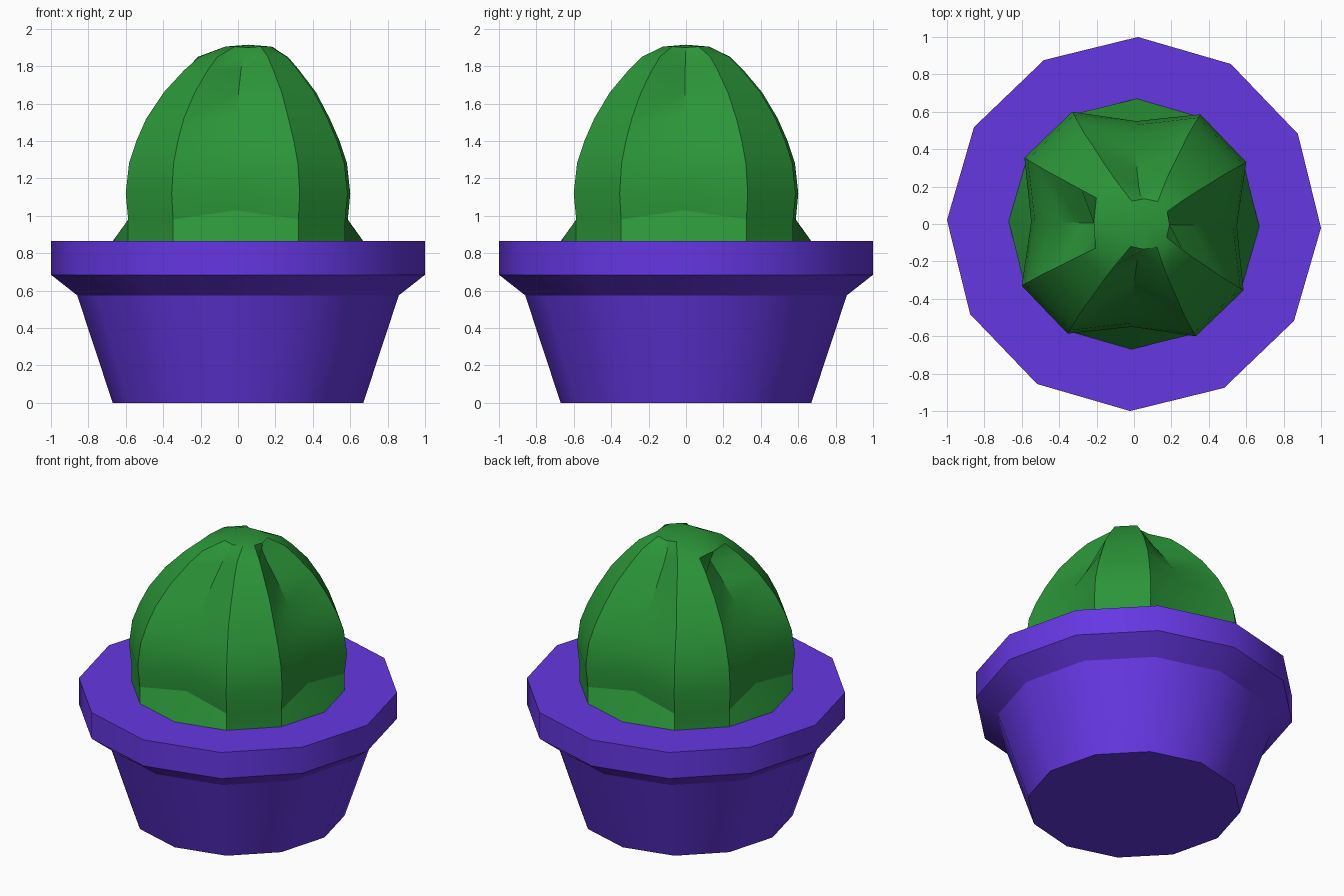
import bpy, bmesh
from math import sin, cos, radians

if "Cube" in bpy.data.objects:
    bpy.data.objects.remove(bpy.data.objects["Cube"])

SIDES = 12
TWIST = -1.2  # degrees the 12-gon is turned


def spot(k, r, z, cx=0.0):
    a = radians(30 * k + TWIST)
    return (cx + r * cos(a), r * sin(a), z)


def loft(name, rings, color, smooth, cap_start=False, apex=None):
    """Join rings of 12 points with quads, optionally closing either end."""
    bm = bmesh.new()
    loops = [[bm.verts.new(p) for p in ring] for ring in rings]
    for a, b in zip(loops, loops[1:]):
        for k in range(SIDES):
            n = (k + 1) % SIDES
            bm.faces.new((a[k], a[n], b[n], b[k]))
    if cap_start:
        bm.faces.new(loops[0][::-1])
    if apex:
        top = bm.verts.new(apex)
        for k in range(SIDES):
            bm.faces.new((loops[-1][k], loops[-1][(k + 1) % SIDES], top))
    bmesh.ops.recalc_face_normals(bm, faces=bm.faces)
    mesh = bpy.data.meshes.new(name)
    bm.to_mesh(mesh)
    bm.free()
    obj = bpy.data.objects.new(name, mesh)
    bpy.context.collection.objects.link(obj)
    mat = bpy.data.materials.new(name + "_color")
    mat.diffuse_color = color
    mat.use_nodes = True
    mat.node_tree.nodes["Principled BSDF"].inputs["Base Color"].default_value = mat.diffuse_color
    mesh.materials.append(mat)
    bpy.ops.object.select_all(action='DESELECT')
    obj.select_set(True)
    bpy.context.view_layer.objects.active = obj
    bpy.ops.object.shade_smooth_by_angle(angle=radians(smooth))
    return obj


# Pot: tapered body, flared lip, upright rim, flat top up to the plant
pot_profile = [(0.67, 0), (0.86, 0.575), (1.0, 0.685), (1.0, 0.865), (0.67, 0.865)]
loft("pot", [[spot(k, r, z) for k in range(SIDES)] for r, z in pot_profile],
     (0.13, 0.038, 0.76, 1), 30.3, cap_start=True)

# Cactus: (ridge z, ridge radius, groove z, groove radius, centre x)
cactus_profile = [
    (0.865, 0.67, 0.865, 0.67, 0),
    (0.98, 0.67, 1.03, 0.545, 0),
    (1.12, 0.685, 1.16, 0.55, 0),
    (1.28, 0.665, 1.28, 0.53, 0),
    (1.40, 0.62, 1.40, 0.475, 0),
    (1.52, 0.56, 1.53, 0.39, 0),
    (1.66, 0.465, 1.67, 0.29, 0.01),
    (1.78, 0.35, 1.78, 0.205, 0.02),
    (1.85, 0.27, 1.85, 0.155, 0.03),
    (1.905, 0.14, 1.90, 0.135, 0.055),
]
rings = []
for rz, rr, gz, gr, cx in cactus_profile:
    ring = []
    for k in range(SIDES):
        if k % 3:
            ring.append(spot(k, rr, rz, cx))
        elif k == 6 and rz == 1.85:
            ring.append(spot(k, 0.245, gz, cx))  # left groove ends early
        else:
            ring.append(spot(k, gr, gz, cx))
    rings.append(ring)
loft("cactus", rings, (0.024, 0.30, 0.04, 1), 28, apex=(0.055, 0, 1.915))
